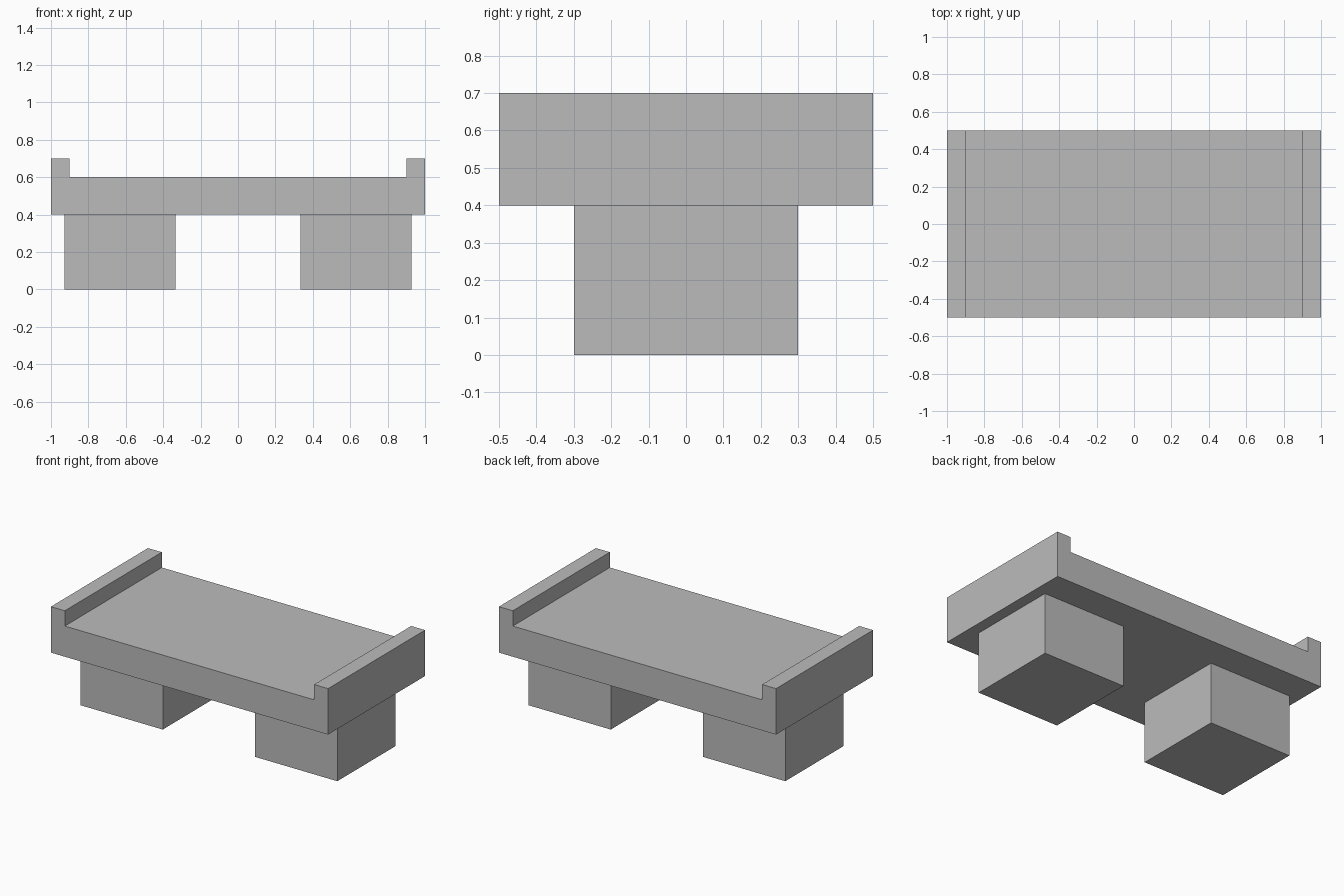
import bpy
import bmesh

cube = bpy.data.objects.get("Cube")
if cube:
    bpy.data.objects.remove(cube, do_unlink=True)

# Single plain grey
grey = bpy.data.materials.new("plain grey")
grey.use_nodes = True
colour = (0.5, 0.5, 0.5, 1)
grey.diffuse_color = colour
grey.node_tree.nodes["Principled BSDF"].inputs["Base Color"].default_value = colour


def extrude_profile(name, profile, depth):
    """Extrude an x-z outline along y, centred on y = 0."""
    bm = bmesh.new()
    face = bm.faces.new([bm.verts.new((x, -depth / 2, z)) for x, z in profile])
    result = bmesh.ops.extrude_face_region(bm, geom=[face])
    moved = [v for v in result["geom"] if isinstance(v, bmesh.types.BMVert)]
    bmesh.ops.translate(bm, verts=moved, vec=(0, depth, 0))
    bmesh.ops.recalc_face_normals(bm, faces=bm.faces)
    mesh = bpy.data.meshes.new(name)
    bm.to_mesh(mesh)
    bm.free()
    mesh.materials.append(grey)
    obj = bpy.data.objects.new(name, mesh)
    bpy.context.collection.objects.link(obj)
    return obj


# Slab with a raised lip at each end
half = [(1, 0.4), (1, 0.7), (0.9, 0.7), (0.9, 0.6)]
extrude_profile("slab", half + [(-x, z) for x, z in reversed(half)], 1.0)

# Two block supports
for side, name in ((1, "left_support"), (-1, "right_support")):
    inner, outer = side * 0.333, side * 0.927
    extrude_profile(name, [(inner, 0), (outer, 0), (outer, 0.4), (inner, 0.4)], 0.6)
